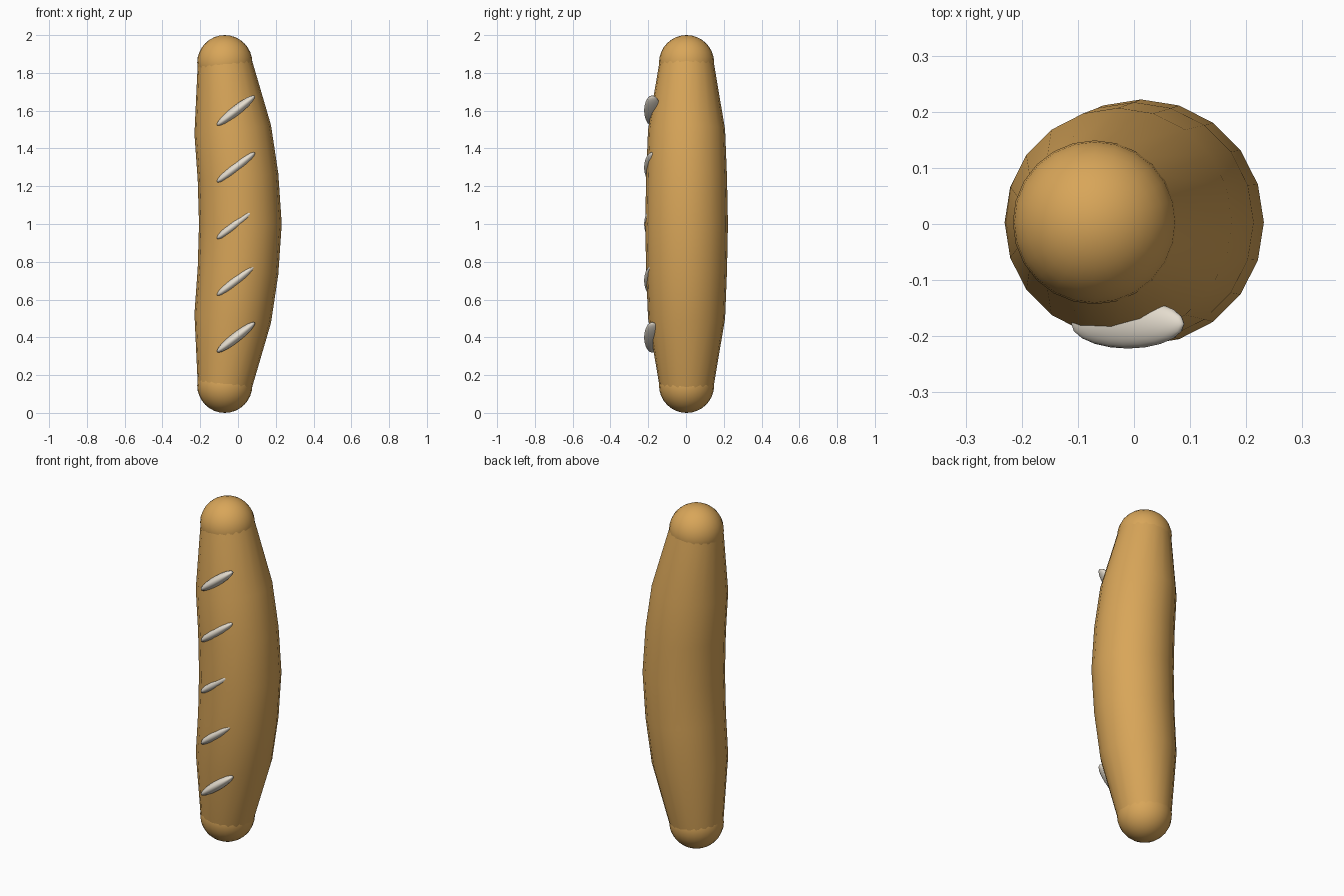
import bpy, bmesh, math
from mathutils import Vector

cube = bpy.data.objects.get("Cube")
if cube:
    bpy.data.objects.remove(cube, do_unlink=True)


def material(name, color):
    m = bpy.data.materials.new(name)
    m.use_nodes = True
    m.diffuse_color = color
    m.node_tree.nodes["Principled BSDF"].inputs["Base Color"].default_value = color
    return m


crust = material("golden crust", (0.69, 0.38, 0.10, 1))
flour = material("pale flour", (0.78, 0.72, 0.62, 1))
MID = 0.003  # depth centre of the loaf


def ellipsoid(name, loc, scale, tilt, mat, segments=24, rings=16):
    bpy.ops.mesh.primitive_uv_sphere_add(segments=segments, ring_count=rings, location=loc)
    ob = bpy.context.object
    ob.name = name
    ob.scale = scale
    ob.rotation_euler = (0, tilt, 0)
    ob.data.materials.append(mat)
    bpy.ops.object.shade_smooth()
    return ob


# Loaf body: rings set square to a gently bowed spine (height, x, radius)
half = [(0.15, -0.07, 0.145), (0.5, -0.028, 0.204), (0.75, 0.0, 0.214), (1.0, 0.0125, 0.219)]
spine = half + [(2 - z, x, r) for z, x, r in reversed(half[:-1])]
SIDES = 20
bm = bmesh.new()
loops = []
for i, (z, x, r) in enumerate(spine):
    z0, x0, _ = spine[max(i - 1, 0)]
    z1, x1, _ = spine[min(i + 1, len(spine) - 1)]
    along = Vector((x1 - x0, 0, z1 - z0)).normalized()
    across = Vector((along.z, 0, -along.x))
    centre = Vector((x, MID, z))
    loop = []
    for k in range(SIDES):
        a = math.tau * k / SIDES
        loop.append(bm.verts.new(centre + across * r * math.cos(a) + Vector((0, r * math.sin(a), 0))))
    loops.append(loop)
for lower, upper in zip(loops, loops[1:]):
    for k in range(SIDES):
        n = (k + 1) % SIDES
        bm.faces.new((lower[k], lower[n], upper[n], upper[k]))
for f in bm.faces:
    f.smooth = True
mesh = bpy.data.meshes.new("loaf_body")
bm.to_mesh(mesh)
bm.free()
mesh.materials.append(crust)
body = bpy.data.objects.new("loaf_body", mesh)
bpy.context.collection.objects.link(body)

# Rounded ends
for name, z in (("bottom_end", 0.146), ("top_end", 1.854)):
    ellipsoid(name, (-0.07, MID, z), (0.146, 0.146, 0.146), 0, crust)

# Slanted scores across the front
for i in range(5):
    ellipsoid(f"score_{i + 1}", (-0.011, -0.178, 0.4 + 0.3 * i), (0.127, 0.044, 0.026),
              math.radians(-38), flour, 20, 12)
